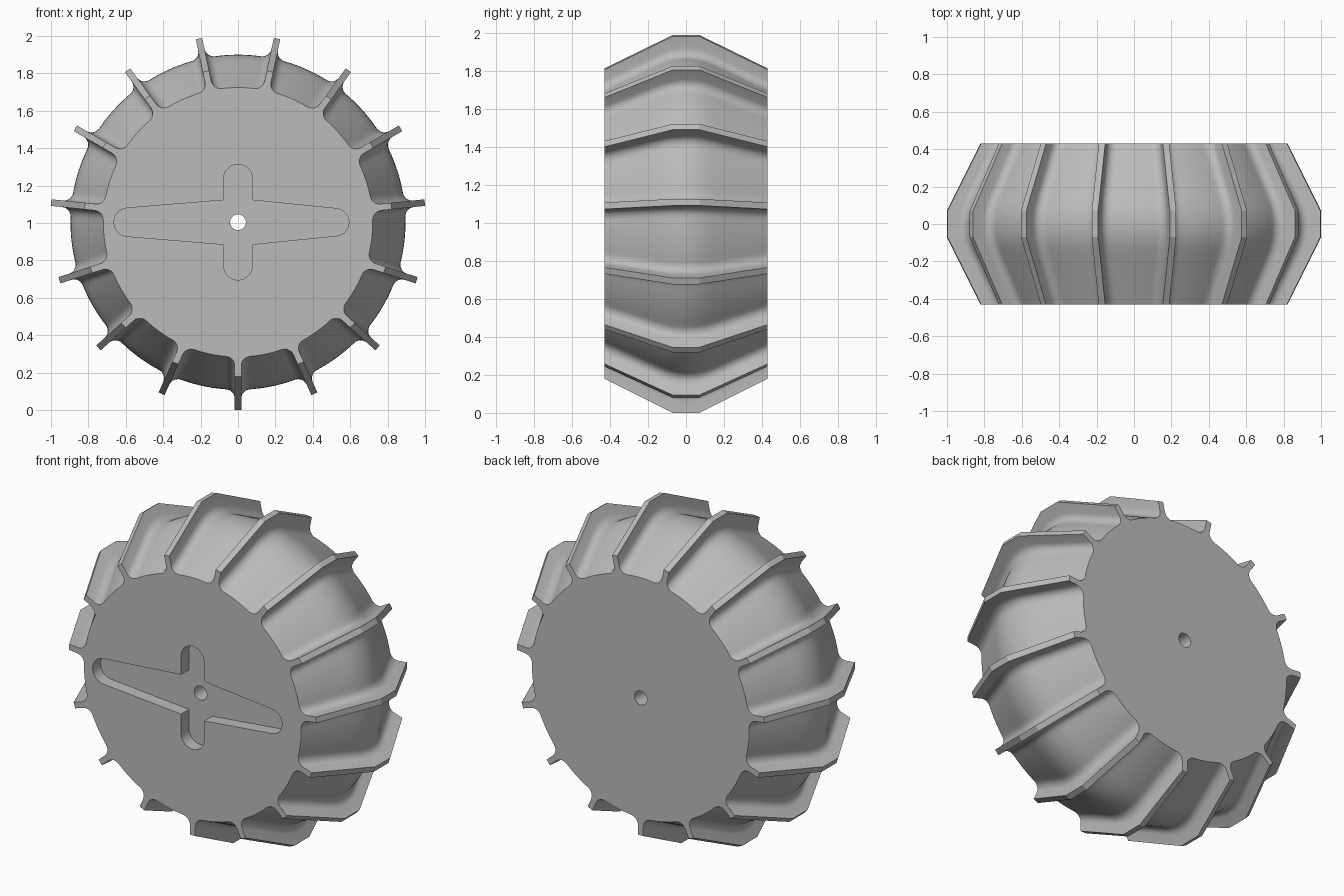
import bpy, bmesh, math

if "Cube" in bpy.data.objects:
    bpy.data.objects.remove(bpy.data.objects["Cube"])

PADDLES, HALF_W, CZ = 15, 0.43, 1.004
HALF_T, FILLET = 0.0175, 0.05        # paddle half thickness, root fillet radius
SLOPE, FLAT, BLEND = 0.488, 0.07, 0.14

grey = bpy.data.materials.new("light_grey")
grey.diffuse_color = (0.5, 0.5, 0.5, 1)
grey.use_nodes = True
grey.node_tree.nodes["Principled BSDF"].inputs["Base Color"].default_value = grey.diffuse_color


def make_object(name, bm):
    bmesh.ops.recalc_face_normals(bm, faces=bm.faces[:])
    me = bpy.data.meshes.new(name)
    bm.to_mesh(me)
    bm.free()
    me.materials.append(grey)
    ob = bpy.data.objects.new(name, me)
    bpy.context.collection.objects.link(ob)
    return ob


def loft(name, rings):
    """Skin a list of matching closed rings and cap both ends."""
    bm = bmesh.new()
    vs = [[bm.verts.new(p) for p in ring] for ring in rings]
    n = len(vs[0])
    for a, b in zip(vs, vs[1:]):
        for i in range(n):
            j = (i + 1) % n
            bm.faces.new((a[i], a[j], b[j], b[i]))
    bm.faces.new(vs[0])
    bm.faces.new(vs[-1])
    return make_object(name, bm)


def hub_radius(y):
    y = abs(y)
    if y >= BLEND:
        return 0.72 + SLOPE * (HALF_W - y)
    return 0.72 + SLOPE * (HALF_W - BLEND / 2) - SLOPE * y * y / (2 * BLEND)


def tip_radius(y):
    return 1.004 - 0.5 * max(0, abs(y) - FLAT)


def half_sector(y):
    """(tangential angle, radius) from the paddle tip to the middle of the gap."""
    r, tip = hub_radius(y), tip_radius(y)
    pts = [(HALF_T, tip)]
    cx = HALF_T + FILLET
    cy = math.sqrt((r + FILLET) ** 2 - cx ** 2)      # fillet centre, tangent to the hub
    hub_ang = math.atan2(cx, cy)
    sweep = math.pi / 2 - hub_ang
    for k in range(7):
        a = math.pi + sweep * k / 6
        pts.append((cx + FILLET * math.cos(a), cy + FILLET * math.sin(a)))
    polar = [(math.atan2(x, z), math.hypot(x, z)) for x, z in pts]
    mid = math.pi / PADDLES
    for k in range(1, 6):
        polar.append((hub_ang + (mid - hub_ang) * k / 5, r))
    return polar


def wheel_ring(y):
    half = half_sector(y)
    sector = [(-a, r) for a, r in reversed(half[:-1])] + half
    ring = []
    for i in range(PADDLES):
        base = -math.pi / 2 + i * 2 * math.pi / PADDLES
        for a, r in sector:
            ring.append((r * math.cos(base + a), y, CZ + r * math.sin(base + a)))
    return ring


def prism(name, outline, y0, y1):
    return loft(name, [[(x, y, CZ + z) for x, z in outline] for y in (y0, y1)])


def arc(cx, cz, r, a0, a1, n=14):
    return [(cx + r * math.cos(math.radians(a0 + (a1 - a0) * k / n)),
             cz + r * math.sin(math.radians(a0 + (a1 - a0) * k / n))) for k in range(n + 1)]


# Hub and paddles
half = [0.43, 0.3, 0.2, 0.14, 0.105, 0.07, 0.035]
wheel = loft("paddle_wheel", [wheel_ring(y) for y in [-h for h in half] + [0] + half[::-1]])

# Horn-shaped recess in the front face
W, K = 0.077, 0.118
outline = (arc(0.52, 0, 0.073, -84, 84) + [(W, K)] + arc(0, 0.232, W, 0, 180) + [(-W, K)]
           + arc(-0.587, 0, 0.076, 95, 265) + [(-W, -K)] + arc(0, -0.232, W, 180, 360) + [(W, -K)])
recess = prism("recess_cutter", outline, -HALF_W - 0.1, -HALF_W + 0.075)

# Axle hole
hole = prism("axle_hole_cutter", arc(0, 0, 0.042, 0, 348.75, 31), -0.6, 0.6)

bpy.context.view_layer.objects.active = wheel
wheel.select_set(True)
for cutter in (recess, hole):
    mod = wheel.modifiers.new(cutter.name, 'BOOLEAN')
    mod.operation, mod.solver, mod.object = 'DIFFERENCE', 'EXACT', cutter
    bpy.ops.object.modifier_apply(modifier=mod.name)
    bpy.data.objects.remove(cutter)

bpy.ops.object.shade_smooth_by_angle(angle=math.radians(25))
